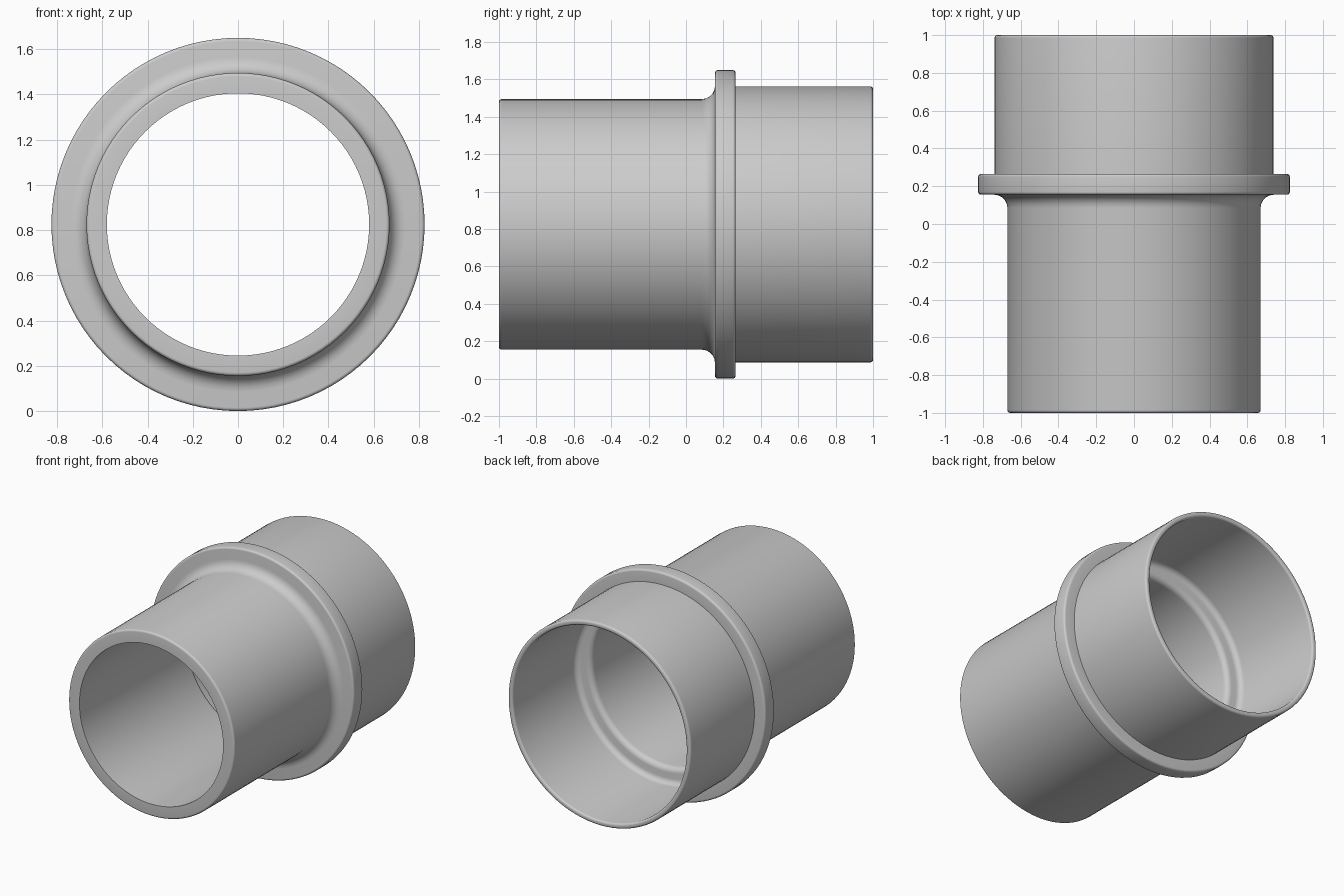
import bpy, bmesh, math
from mathutils import Vector

cube = bpy.data.objects.get("Cube")
if cube:
    bpy.data.objects.remove(cube, do_unlink=True)

SEGMENTS = 96
AXIS_Z = 0.825

grey = bpy.data.materials.new("plain grey")
grey.use_nodes = True
colour = (0.6, 0.6, 0.6, 1)
grey.diffuse_color = colour
grey.node_tree.nodes["Principled BSDF"].inputs["Base Color"].default_value = colour


def rounded_profile(corners, steps=5):
    """Round each (y, radius, fillet) corner of a closed outline."""
    points = []
    for i, (y, r, fillet) in enumerate(corners):
        here = Vector((y, r))
        if fillet == 0:
            points.append(here)
            continue
        before = (Vector(corners[i - 1][:2]) - here).normalized()
        after = (Vector(corners[(i + 1) % len(corners)][:2]) - here).normalized()
        centre = here + (before + after) * fillet
        for s in range(steps + 1):
            a = s / steps * math.pi / 2
            points.append(centre - after * fillet * math.cos(a)
                          - before * fillet * math.sin(a))
    return points


def revolve(name, profile):
    """Sweep a closed (y, radius) outline around the y axis."""
    bm = bmesh.new()
    rings = []
    for i in range(SEGMENTS):
        a = math.tau * i / SEGMENTS
        rings.append([bm.verts.new((r * math.sin(a), y, AXIS_Z + r * math.cos(a)))
                      for y, r in profile])
    n = len(profile)
    for i, ring in enumerate(rings):
        following = rings[(i + 1) % SEGMENTS]
        for j in range(n):
            k = (j + 1) % n
            bm.faces.new((ring[j], ring[k], following[k], following[j]))
    bmesh.ops.recalc_face_normals(bm, faces=bm.faces)
    mesh = bpy.data.meshes.new(name)
    bm.to_mesh(mesh)
    bm.free()
    mesh.materials.append(grey)
    obj = bpy.data.objects.new(name, mesh)
    bpy.context.collection.objects.link(obj)
    bpy.ops.object.select_all(action="DESELECT")
    obj.select_set(True)
    bpy.context.view_layer.objects.active = obj
    bpy.ops.object.shade_smooth_by_angle(angle=math.radians(35))
    return obj


# Narrow spigot, flared collar and wide socket as one turned section
outline = [
    (-1.0, 0.58, 0),         # spigot bore
    (-1.0, 0.67, 0.015),     # spigot rim
    (0.155, 0.67, 0.07),     # flare into collar
    (0.155, 0.825, 0.015),   # collar front edge
    (0.265, 0.825, 0.015),   # collar back edge
    (0.265, 0.738, 0),       # socket root
    (1.0, 0.738, 0.015),     # socket rim outside
    (1.0, 0.70, 0.015),      # socket rim inside
    (0.265, 0.70, 0.04),     # stop ledge
    (0.265, 0.58, 0.04),     # ledge into bore
]
revolve("pipe_coupling", rounded_profile(outline))
